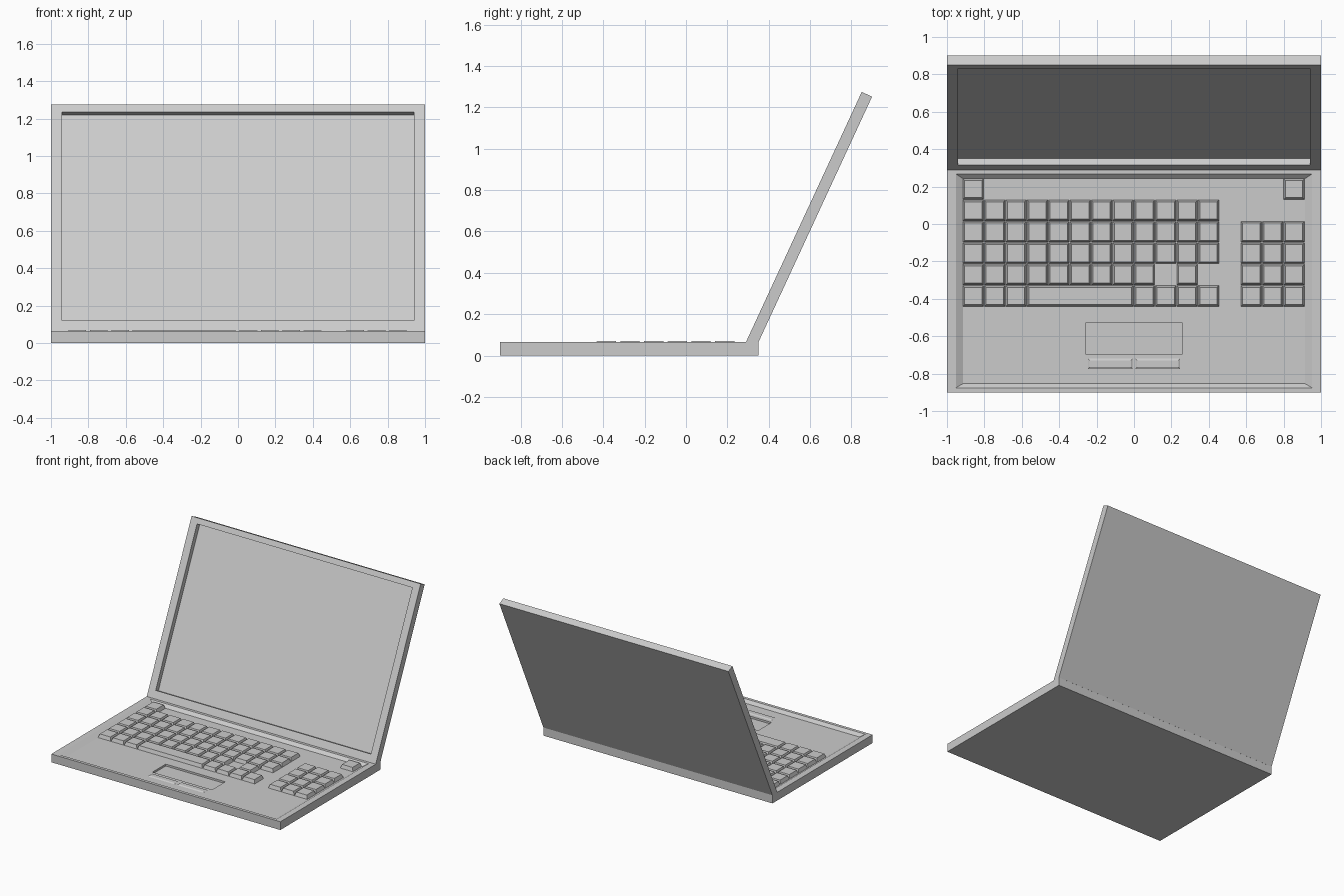
import bpy, bmesh, math
from mathutils import Matrix

if "Cube" in bpy.data.objects:
    bpy.data.objects.remove(bpy.data.objects["Cube"])


def add_rings(bm, rings):
    """Stack rectangular rings (x0, x1, y0, y1, z) into one closed solid."""
    loops = [[bm.verts.new(p) for p in ((x0, y0, z), (x1, y0, z), (x1, y1, z), (x0, y1, z))]
             for x0, x1, y0, y1, z in rings]
    bm.faces.new(loops[0][::-1])
    for a, b in zip(loops, loops[1:]):
        for i in range(4):
            j = (i + 1) % 4
            bm.faces.new((a[i], a[j], b[j], b[i]))
    bm.faces.new(loops[-1])


def make(name, solids, matrix=Matrix()):
    bm = bmesh.new()
    for rings in solids:
        add_rings(bm, rings)
    mesh = bpy.data.meshes.new(name)
    bm.to_mesh(mesh)
    bm.free()
    obj = bpy.data.objects.new(name, mesh)
    bpy.context.collection.objects.link(obj)
    obj.matrix_world = matrix
    return obj


def tapered(x0, x1, y0, y1, z0, z1, t):
    return [(x0, x1, y0, y1, z0), (x0 + t, x1 - t, y0 + t, y1 - t, z1)]


TOP, FLOOR = 0.065, 0.042

# Base with a sloped tray sunk into its top
base = make("base", [[(-1, 1, -0.9, 0.35, 0), (-1, 1, -0.9, 0.35, TOP),
                      (-0.953, 0.953, -0.876, 0.268, TOP),
                      (-0.915, 0.915, -0.854, 0.243, FLOOR)]])

# Touchpad recess
cutter = make("touchpad_cutter", [tapered(-0.26, 0.26, -0.695, -0.53, FLOOR - 0.015, 0.1, 0)])
cutter.hide_render = True
cutter.hide_viewport = True
cut = base.modifiers.new("touchpad_recess", "BOOLEAN")
cut.operation = "DIFFERENCE"
cut.solver = "EXACT"
cut.object = cutter

# Touchpad buttons
make("touchpad_buttons", [tapered(x, x + 0.245, -0.777, -0.717, FLOOR - 0.002, FLOOR + 0.006, 0.012)
                          for x in (-0.25, 0.005)])

# Keys on a regular 16-column grid: (first column, columns wide)
P, KEY = 0.1143, 0.112


def key(row, col, span=1):
    x, y = -0.915 + col * P, 0.243 - row * P
    return tapered(x, x + (span - 1) * P + KEY, y - KEY, y, FLOOR - 0.002, 0.07, 0.01)


main = list(range(12))
pad = [13, 14, 15]
rows = [[0, 15], main, main + pad, main + pad,
        list(range(9)) + [10] + pad, [0, 1, 2, 8, 9, 10, 11] + pad]
make("keys", [key(r, c) for r, cols in enumerate(rows) for c in cols])
make("space_bar", [key(5, 3, 5)])

# Lid, modelled flat then tilted open; the screen is the recessed inner face
tilt = Matrix.Translation((0, 0.29, TOP)) @ Matrix.Rotation(math.atan2(1.21, 0.56), 4, "X")
make("screen_lid", [[(-1, 1, 0.025, 1.333, -0.055), (-1, 1, 0, 1.333, 0),
                     (-0.94, 0.94, 0.06, 1.29, 0), (-0.94, 0.94, 0.06, 1.29, -0.038)]], tilt)
